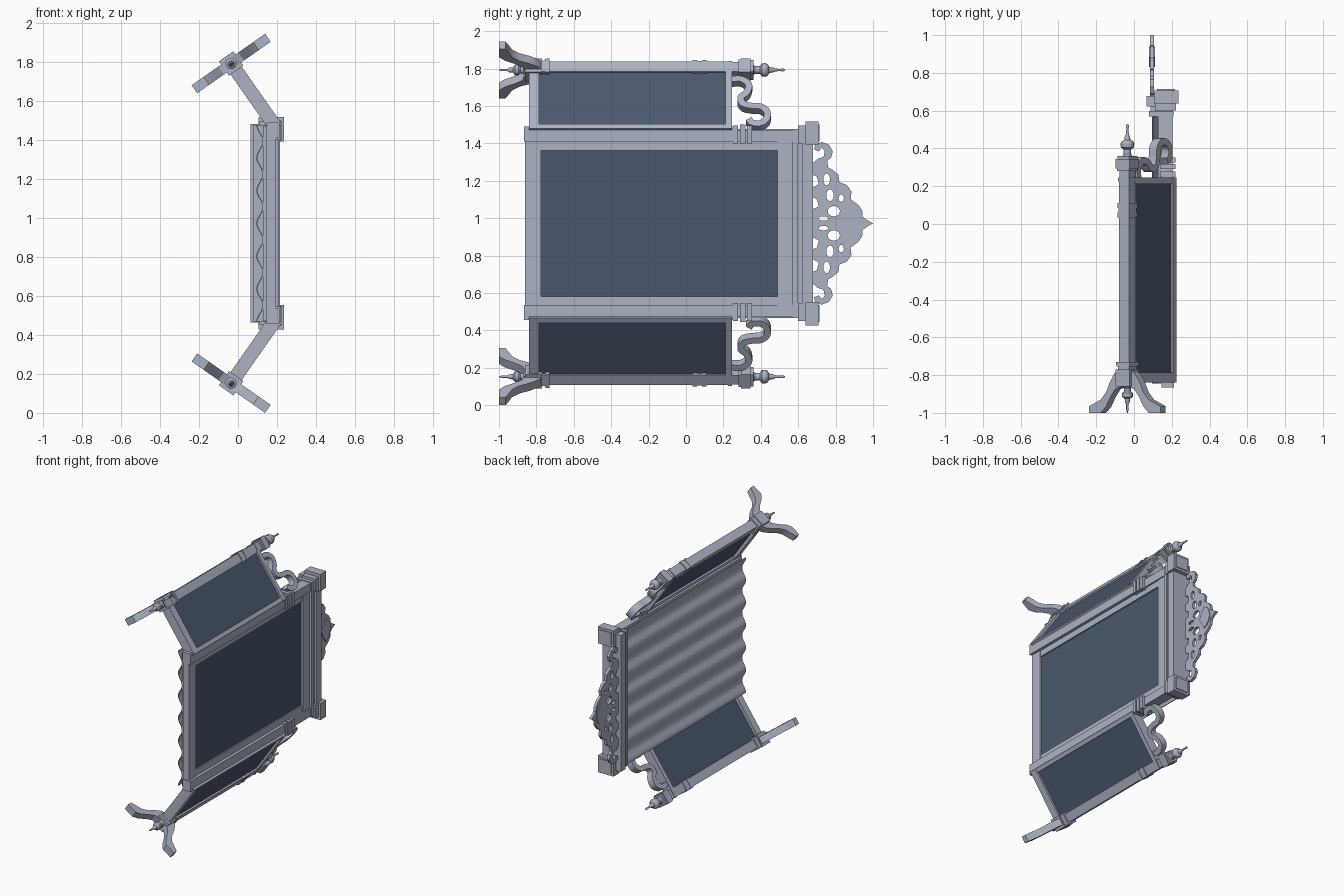
import bpy, bmesh, math
from mathutils import Matrix, Vector

if "Cube" in bpy.data.objects:
    bpy.data.objects.remove(bpy.data.objects["Cube"])

ZC = 0.9725                      # symmetry height
A = math.radians(35)
C, S = math.cos(A), math.sin(A)


def material(name, rgb):
    m = bpy.data.materials.new(name)
    m.diffuse_color = (*rgb, 1)
    m.use_nodes = True
    m.node_tree.nodes["Principled BSDF"].inputs["Base Color"].default_value = m.diffuse_color
    return m


FRAME = material("pale_blue_grey", (0.41, 0.455, 0.54))
GLASS = material("dark_glass", (0.07, 0.097, 0.155))


def axes(a, b, c, o):
    m = Matrix.Identity(4)
    for i, v in enumerate((a, b, c, o)):
        m.col[i] = (*v, 1 if i == 3 else 0)
    return m


FLIP = Matrix.Translation((0, 0, 2 * ZC)) @ Matrix.Diagonal((1, 1, -1, 1))
# wing frame: (along wing, y, wing normal);  flat frame: (height from centre, y, x)
WING = axes((S, 0, -C), (0, 1, 0), (C, 0, S), (-0.035, 0, ZC + 0.82))
FOOT = axes((C, 0, S), (0, 1, 0), (S, 0, -C), (-0.035, 0, ZC + 0.82))
FLAT = axes((0, 0, 1), (0, 1, 0), (1, 0, 0), (0, 0, ZC))


def finish(name, bm, m, mat):
    bm.transform(m)
    bmesh.ops.remove_doubles(bm, verts=bm.verts, dist=1e-5)
    bmesh.ops.recalc_face_normals(bm, faces=bm.faces)
    for f in bm.faces:
        f.smooth = True
    for e in bm.edges:
        e.smooth = len(e.link_faces) == 2 and e.calc_face_angle(0) < 0.55
    me = bpy.data.meshes.new(name)
    bm.to_mesh(me)
    bm.free()
    me.materials.append(mat)
    ob = bpy.data.objects.new(name, me)
    bpy.context.collection.objects.link(ob)
    return ob


def prism(name, pts, lo, hi, m=FLAT, mat=FRAME, both=False):
    for k, mm in enumerate([m, FLIP @ m] if both else [m]):
        bm = bmesh.new()
        a = [bm.verts.new((p[0], p[1], lo)) for p in pts]
        b = [bm.verts.new((p[0], p[1], hi)) for p in pts]
        bm.faces.new(a)
        bm.faces.new(b)
        for i in range(len(a)):
            j = (i + 1) % len(a)
            bm.faces.new((a[i], a[j], b[j], b[i]))
        finish(name + ("_lower" if k else ""), bm, mm, mat)


def box(name, u, y, d, m=FLAT, mat=FRAME, both=False):
    prism(name, [(u[0], y[0]), (u[1], y[0]), (u[1], y[1]), (u[0], y[1])],
          d[0], d[1], m, mat, both)


def turned(name, prof, sides, m=WING):
    """Profile of (half width, y) turned about y; four sides gives square blocks."""
    k = 1 / math.cos(math.pi / sides)
    for n, mm in enumerate((m, FLIP @ m)):
        bm = bmesh.new()
        rings = [[bm.verts.new((r * k * math.cos((i + .5) * math.tau / sides), y,
                                r * k * math.sin((i + .5) * math.tau / sides)))
                  for i in range(sides)] for r, y in prof]
        for p, q in zip(rings, rings[1:]):
            for i in range(sides):
                j = (i + 1) % sides
                bm.faces.new((p[i], p[j], q[j], q[i]))
        bm.faces.new(rings[0])
        bm.faces.new(rings[-1])
        finish(name + ("_lower" if n else ""), bm, mm, FRAME)


def steps(blocks):
    """Stacked blocks (y0, y1, half width) to a stepped profile."""
    return [p for y0, y1, r in blocks for p in ((r, y0), (r, y1))]


def smooth_path(pts, n=6):
    p = [Vector(q) for q in pts]
    p = [2 * p[0] - p[1]] + p + [2 * p[-1] - p[-2]]
    out = []
    for i in range(1, len(p) - 2):
        a, b, c, d = p[i - 1:i + 3]
        for k in range(n):
            t = k / n
            out.append(.5 * (2 * b + (c - a) * t + (2 * a - 5 * b + 4 * c - d) * t * t
                             + (3 * b - a - 3 * c + d) * t ** 3))
    return out + [p[-2]]


def ribbon(pts, width):
    c = smooth_path(pts)
    left, right = [], []
    for i, p in enumerate(c):
        t = (c[min(i + 1, len(c) - 1)] - c[max(i - 1, 0)]).normalized()
        n = Vector((-t.y, t.x)) * width / 2
        left.append(p + n)
        right.append(p - n)
    return left + right[::-1]


# centre frame
for s, nm in ((1, "upper"), (-1, "lower")):
    box("centre_post_" + nm, sorted((s * .437, s * .517)), (-.865, .25), (.145, .212))
    box("centre_post_top_" + nm, sorted((s * .437, s * .50)), (.25, .58), (.145, .203))
    for i, y in enumerate((.25, .29, .325)):
        box(f"post_ring_{nm}_{i}", sorted((s * .427, s * (.522 + .006 * (i == 1)))),
            (y, y + .028), (.138, .22))
    box("frame_side_" + nm, sorted((s * .39, s * .45)), (-.86, .58), (.15, .19))
    box("crown_block_" + nm, sorted((s * .42, s * .545)), (.638, .708), (.105, .235))
    box("block_panel_" + nm, sorted((s * .437, s * .528)), (.7, .715), (.122, .218))
    box("block_neck_" + nm, sorted((s * .425, s * .522)), (.60, .645), (.11, .222))
box("bottom_rail", (-.44, .44), (-.86, -.775), (.145, .195))
box("top_rail", (-.44, .44), (.488, .575), (.145, .195))
box("centre_mirror", (-.4, .4), (-.79, .5), (.15, .18), mat=GLASS)

# crown mouldings
for i, (h, y0, y1, x0, x1) in enumerate([(.505, .57, .598, .08, .21), (.495, .598, .622, .088, .2),
                                         (.51, .622, .678, .065, .215)]):
    box(f"crown_moulding_{i}", (-h, h), (y0, y1), (x0, x1))

# rippled backing, pleats run along y
N = 96
wave = [(-.505 + 1.01 * i / N, .11 - .016 * math.cos(i / N * math.tau * 6)) for i in range(N + 1)]
pleat = wave + [(u, x + .006) for u, x in reversed(wave)]
prism("rippled_backing", pleat, -.845, .575, axes((0, 0, 1), (1, 0, 0), (0, 1, 0), (0, 0, ZC)))
box("backing_board", (-.5, .5), (-.845, .575), (.128, .148))

# wings
box("wing_bottom_rail", (.02, .40), (-.84, -.785), (-.035, .035), WING, both=True)
box("wing_top_rail", (.02, .40), (.212, .245), (-.035, .035), WING, both=True)
box("wing_mirror", (.02, .40), (-.79, .22), (-.012, .02), WING, GLASS, True)
box("wing_inner_stile", (.375, .405), (-.84, .245), (-.033, .033), WING, both=True)
turned("wing_post", steps([
    (-.86, -.77, .045), (-.77, -.755, .036), (-.755, -.745, .042), (-.745, -.73, .044),
    (-.73, .035, .032), (.035, .06, .038), (.06, .085, .034), (.085, .11, .038),
    (.11, .225, .032), (.225, .245, .035), (.245, .28, .03), (.28, .295, .04),
    (.295, .345, .045), (.345, .36, .038)]), 4)
turned("top_finial", [(.03, .355), (.02, .37), (.02, .395), (.034, .405), (.036, .425), (.03, .437),
                      (.016, .445), (.013, .465), (.008, .475), (.005, .505), (.008, .513),
                      (.007, .522), (.002, .53)], 12)
turned("bottom_finial", [(.03, -.855), (.018, -.87), (.018, -.885), (.028, -.895), (.028, -.915),
                         (.014, -.925), (.012, -.945), (.006, -.955), (.006, -.985),
                         (.002, -1)], 12)

# curved feet on both sides of each wing post
foot = [(.02, -.765), (.065, -.79), (.095, -.835), (.12, -.89), (.155, -.93), (.195, -.948),
        (.23, -.965), (.23, -1), (.155, -1), (.122, -.968), (.092, -.915), (.062, -.875), (.02, -.86)]
for s, nm in ((1, "front"), (-1, "back")):
    prism("foot_" + nm, [(s * u, y) for u, y in foot], -.025, .025, FOOT, both=True)

# scroll brackets above the wings
prism("scroll_bracket", ribbon([(.075, .245), (.075, .295), (.11, .335), (.16, .325), (.195, .293),
                                (.235, .305), (.25, .35), (.255, .40), (.285, .432), (.33, .432),
                                (.362, .40), (.36, .355), (.335, .335)], .036),
      -.025, .025, WING, both=True)

# pierced crest
half = [(.02, .965), (.035, .945), (.07, .942), (.10, .92), (.13, .88), (.17, .885), (.205, .86),
        (.22, .82), (.26, .815), (.285, .785), (.30, .76), (.335, .755), (.35, .775), (.385, .785),
        (.42, .765), (.435, .725), (.42, .69), (.395, .685), (.385, .71), (.405, .728), (.385, .742),
        (.355, .735), (.345, .705), (.32, .675), (.26, .675), (.25, .70), (.21, .71), (.19, .675),
        (.14, .675), (.13, .70), (.09, .71), (.075, .675)]
loops = [[(0, 1)] + half + [(-u, y) for u, y in reversed(half)]]
for u, y, ru, ry in [(.065, .79, .028, .033), (.15, .77, .032, .02), (.235, .752, .032, .018),
                     (.026, .735, .012, .026), (.135, .83, .02, .014)]:
    for s in (1, -1):
        loops.append([(s * u + ru * math.cos(k * math.tau / 12), y + ry * math.sin(k * math.tau / 12))
                      for k in range(12)])
cu = bpy.data.curves.new("crest_outline", 'CURVE')
cu.dimensions = '2D'
cu.fill_mode = 'BOTH'
cu.extrude = .01
for lp in loops:
    sp = cu.splines.new('POLY')
    sp.points.add(len(lp) - 1)
    for p, q in zip(sp.points, lp):
        p.co = (*q, 0, 1)
    sp.use_cyclic_u = True
tmp = bpy.data.objects.new("crest_outline", cu)
bpy.context.collection.objects.link(tmp)
bpy.context.view_layer.update()
me = bpy.data.meshes.new_from_object(tmp.evaluated_get(bpy.context.evaluated_depsgraph_get()))
bm = bmesh.new()
bm.from_mesh(me)
bpy.data.objects.remove(tmp)
finish("pierced_crest", bm, axes((0, 0, 1), (0, 1, 0), (1, 0, 0), (.095, 0, ZC)), FRAME)

# raised shell and lobes on the crest
shell = [(0, .83)] + [(.09 * math.sin(t), .85 + .09 * math.cos(t))
                      for t in [math.radians(70 - 20 * i) for i in range(8)]]
prism("crest_shell", shell, .08, .112)
